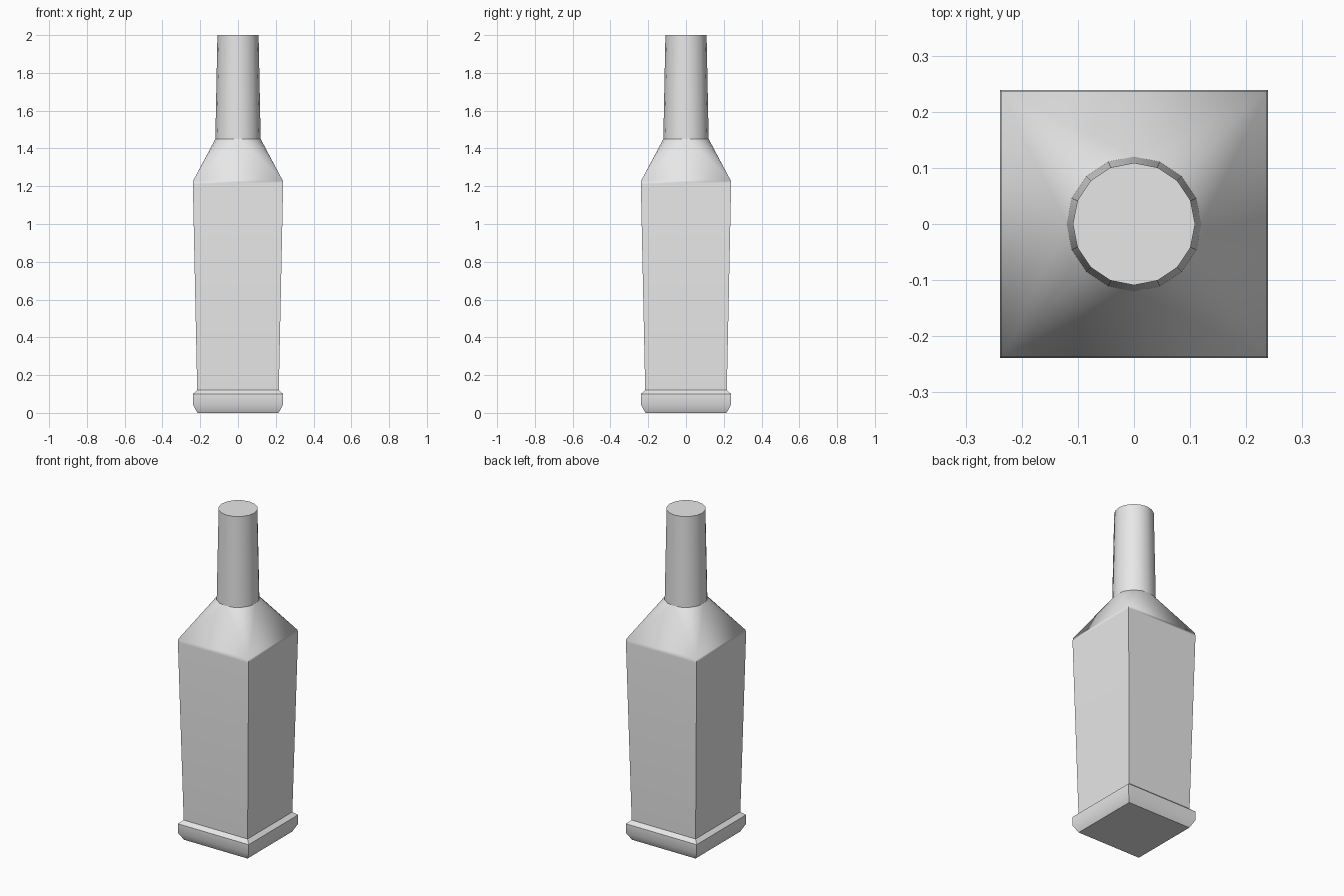
import bpy
import bmesh
from math import cos, sin, pi, radians

cube = bpy.data.objects.get("Cube")
if cube:
    bpy.data.objects.remove(cube)

GREY = (0.8, 0.8, 0.8, 1)
material = bpy.data.materials.new("plain grey")
material.use_nodes = True
material.diffuse_color = GREY
material.node_tree.nodes["Principled BSDF"].inputs["Base Color"].default_value = GREY

SIDES = 16


def square(bm, half, z):
    corners = ((1, 1), (-1, 1), (-1, -1), (1, -1))
    return [bm.verts.new((half * x, half * y, z)) for x, y in corners]


def circle(bm, radius, z):
    angles = [2 * pi * i / SIDES for i in range(SIDES)]
    return [bm.verts.new((radius * cos(a), radius * sin(a), z)) for a in angles]


def bridge(bm, low, high):
    n = len(low)
    for i in range(n):
        j = (i + 1) % n
        bm.faces.new((low[i], low[j], high[j], high[i]))


def stack(bm, ring, profile):
    """Join a run of rings; return the first and the last."""
    rings = [ring(bm, size, z) for size, z in profile]
    for low, high in zip(rings, rings[1:]):
        bridge(bm, low, high)
    return rings[0], rings[-1]


def finish(bm, name):
    bmesh.ops.recalc_face_normals(bm, faces=bm.faces[:])
    mesh = bpy.data.meshes.new(name)
    bm.to_mesh(mesh)
    bm.free()
    mesh.materials.append(material)
    mesh.shade_smooth()
    mesh.set_sharp_from_angle(angle=radians(30))
    obj = bpy.data.objects.new(name, mesh)
    bpy.context.scene.collection.objects.link(obj)
    return obj


# Square glass body: foot, ledge, flaring walls, then shoulders
bm = bmesh.new()
foot, top = stack(bm, square, [(0.215, 0), (0.239, 0.045), (0.239, 0.1),
                               (0.216, 0.12), (0.239, 1.21), (0.237, 1.23)])
bm.faces.new(foot[::-1])

# Shoulders: each corner fans to a quarter of the neck ring
collar = circle(bm, 0.12, 1.45)
quarter = SIDES // 4
for c, corner in enumerate(top):
    for k in range(quarter):
        i = c * quarter + k
        bm.faces.new((corner, collar[(i + 1) % SIDES], collar[i]))
    bm.faces.new((corner, top[(c + 1) % 4], collar[(c + 1) * quarter % SIDES]))
finish(bm, "bottle_body")

# Tapered neck with a flat closed top
bm = bmesh.new()
base, rim = stack(bm, circle, [(0.12, 1.45), (0.109, 2)])
bm.faces.new(rim)
finish(bm, "bottle_neck")
